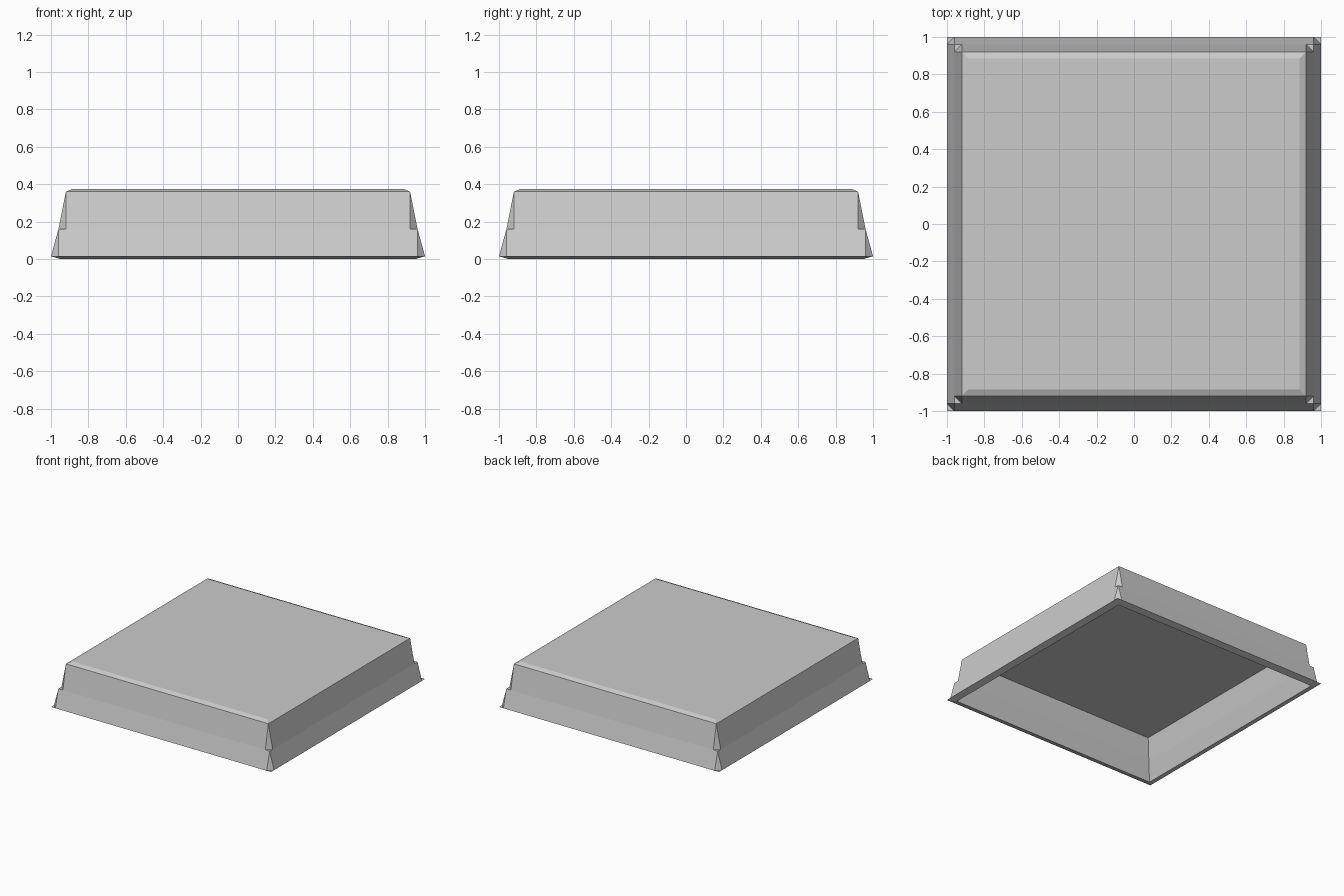
import bpy
import bmesh
from mathutils import Matrix, Vector

cube = bpy.data.objects.get("Cube")
if cube:
    bpy.data.objects.remove(cube, do_unlink=True)

# One plain grey for the whole tray
grey = bpy.data.materials.new("light_grey")
grey.use_nodes = True
colour = (0.6, 0.6, 0.6, 1.0)
grey.diffuse_color = colour
grey.node_tree.nodes["Principled BSDF"].inputs["Base Color"].default_value = colour

# Levels as (half width, height)
TOP, SHOULDER, STEP, RIM = (0.885, 0.375), (0.92, 0.36), (0.96, 0.16), (1.0, 0.015)
INNER = [(0.947, 0.0), (0.907, 0.147), (0.867, 0.32)]

bm = bmesh.new()


def add_quarters(points):
    """Add one face on the front side and its three rotated copies."""
    for i in range(4):
        turn = Matrix.Rotation(i * 1.5707963268, 3, 'Z')
        bm.faces.new([bm.verts.new(turn @ Vector(p)) for p in points])


def band(lower, upper):
    """Sloping band between two square levels."""
    (a, za), (b, zb) = lower, upper
    add_quarters([(-a, -a, za), (a, -a, za), (b, -b, zb), (-b, -b, zb)])


def flared_wall(lower, upper, notch=None):
    """Wall as wide as its upper edge, with a cut corner and a small ledge."""
    (a, za), (b, zb) = lower, upper
    top_edge = [(b, -b, zb), (-b, -b, zb)]
    if notch:
        top_edge[1:1] = [(notch, -b, zb), (-notch, -b, zb)]
    add_quarters([(-b, -a, za), (b, -a, za)] + top_edge)
    add_quarters([(b, -a, za), (a, -b, za), (b, -b, zb)])
    add_quarters([(b, -a, za), (a, -a, za), (a, -b, za)])


def plate(level):
    """Flat square closing a level."""
    h, z = level
    bm.faces.new([bm.verts.new((x, y, z)) for x, y in
                  ((-h, -h), (h, -h), (h, h), (-h, h))])


# Outer shell: flat top, bevelled edge and two flared wall tiers
plate(TOP)
band(SHOULDER, TOP)
flared_wall(STEP, SHOULDER)
flared_wall(RIM, STEP, notch=SHOULDER[0])

# Underside: thin rim, hollow walls and ceiling
for lower, upper in zip([RIM] + INNER, INNER):
    band(lower, upper)
plate(INNER[-1])

bmesh.ops.remove_doubles(bm, verts=bm.verts, dist=0.0005)
# Rim edge meets the corner ledges along split edges
bmesh.ops.recalc_face_normals(bm, faces=bm.faces)

mesh = bpy.data.meshes.new("hollow_tray")
bm.to_mesh(mesh)
bm.free()
mesh.materials.append(grey)
tray = bpy.data.objects.new("hollow_tray", mesh)
bpy.context.collection.objects.link(tray)
